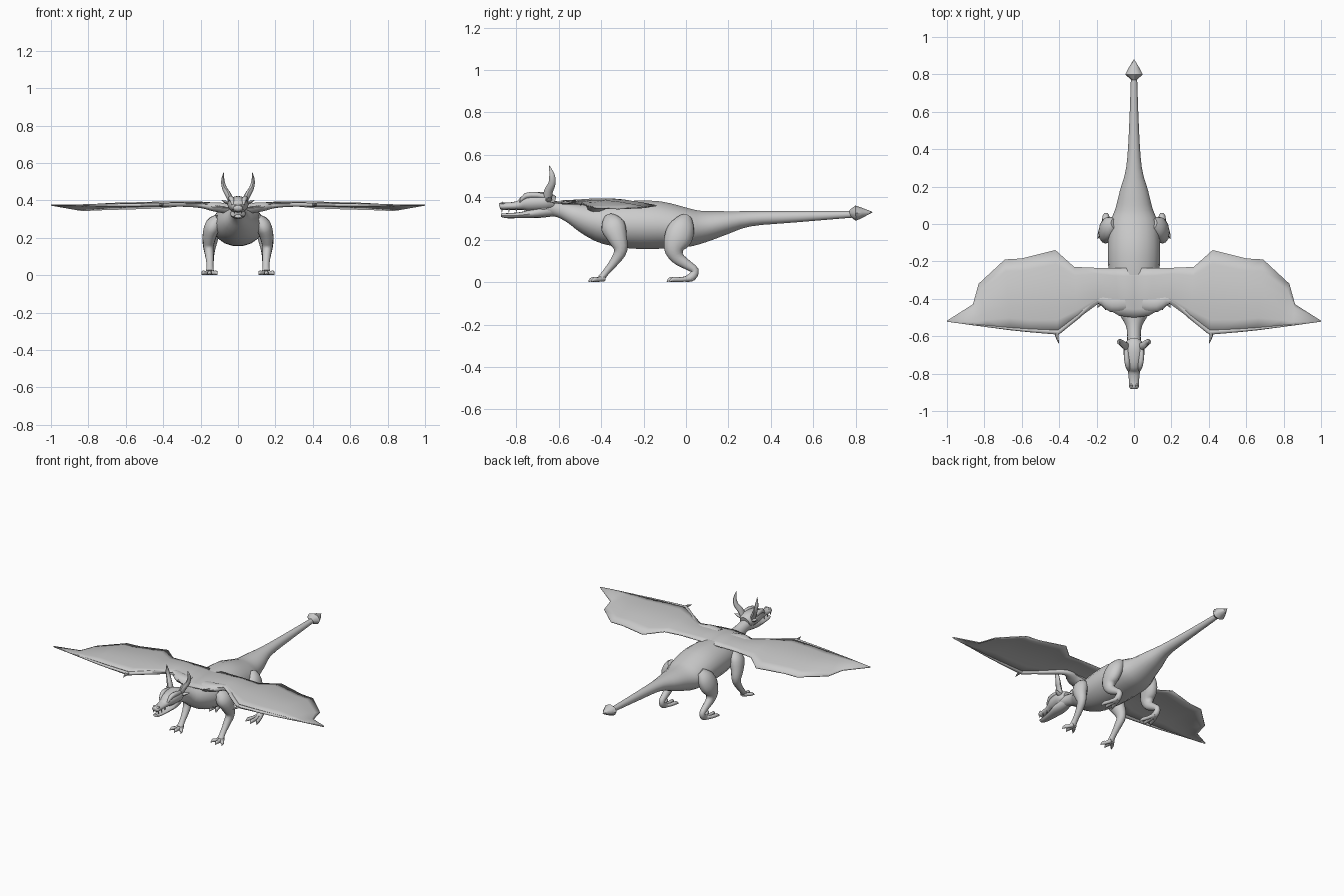
import bpy, bmesh, math
from mathutils import Vector

grey = bpy.data.materials.new("plain grey")
grey.diffuse_color = (0.6, 0.6, 0.6, 1)


def finish(name, bm, mirror=False, solid=0, angle=50):
    bmesh.ops.recalc_face_normals(bm, faces=bm.faces)
    me = bpy.data.meshes.new(name)
    bm.to_mesh(me)
    bm.free()
    ob = bpy.data.objects.new(name, me)
    bpy.context.collection.objects.link(ob)
    me.materials.append(grey)
    bpy.context.view_layer.objects.active = ob
    ob.select_set(True)
    bpy.ops.object.shade_smooth_by_angle(angle=math.radians(angle))
    ob.select_set(False)
    if solid:
        m = ob.modifiers.new("thickness", 'SOLIDIFY')
        m.thickness = solid
        m.offset = 0
    if mirror:
        ob.modifiers.new("mirror", 'MIRROR')
    return ob


def spline(rows, n):
    """Catmull-Rom through rows of numbers."""
    out = []
    for i in range(len(rows) - 1):
        quad = [rows[max(i - 1, 0)], rows[i], rows[i + 1], rows[min(i + 2, len(rows) - 1)]]
        for k in range(n):
            t = k / n
            out.append([0.5 * (2 * b + (c - a) * t + (2 * a - 5 * b + 4 * c - d) * t * t
                               + (3 * b - a - 3 * c + d) * t ** 3) for a, b, c, d in zip(*quad)])
    return out + [list(rows[-1])]


def tube(name, rows, up=(0, 0, 1), sides=12, n=3, mirror=False, angle=50):
    """Skin oval rings along a path; a row is x, y, z, side radius, up radius."""
    rows = spline(rows, n)
    pts = [Vector(r[:3]) for r in rows]
    bm = bmesh.new()
    rings = []
    for i, r in enumerate(rows):
        t = (pts[min(i + 1, len(pts) - 1)] - pts[max(i - 1, 0)]).normalized()
        s = t.cross(Vector(up)).normalized()
        u = s.cross(t)
        rings.append([bm.verts.new(pts[i] + s * max(r[3], .001) * math.cos(a) + u * max(r[4], .001) * math.sin(a))
                      for a in (math.tau * k / sides for k in range(sides))])
    for a, b in zip(rings, rings[1:]):
        for k in range(sides):
            j = (k + 1) % sides
            bm.faces.new((a[k], a[j], b[j], b[k]))
    bm.faces.new(rings[0])
    bm.faces.new(rings[-1])
    return finish(name, bm, mirror, angle=angle)


X = (1, 0, 0)

# Neck, torso and tail in one skin
tube("body", [(0, y, (t + b) / 2, w, (t - b) / 2) for y, t, b, w in [
    (-.68, .395, .32, .04), (-.60, .38, .305, .036), (-.54, .37, .275, .045), (-.47, .37, .225, .085),
    (-.38, .375, .178, .118), (-.26, .385, .157, .135), (-.13, .383, .155, .14), (0, .352, .163, .13),
    (.08, .338, .185, .10), (.18, .336, .222, .075), (.30, .335, .262, .042), (.50, .335, .28, .027),
    (.80, .335, .305, .016)]], sides=18)
# Spade at the end of the tail
tube("tail_spade", [(0, .77, .325, .015, .014), (0, .80, .325, .047, .036), (0, .83, .327, .032, .024),
                    (0, .88, .33, .001, .001)], sides=8, n=1)

# Head: skull with upper jaw, and a lower jaw below the open mouth
tube("skull", [(0, -.62, .37, .036, .035), (0, -.66, .378, .056, .045), (0, -.72, .377, .052, .045),
               (0, -.76, .372, .042, .038), (0, -.79, .362, .032, .022), (0, -.84, .358, .027, .017),
               (0, -.87, .358, .026, .018), (0, -.88, .356, .019, .010)])
tube("lower_jaw", [(0, -.63, .34, .032, .03), (0, -.70, .328, .043, .026), (0, -.77, .317, .034, .015),
                   (0, -.84, .313, .024, .012), (0, -.872, .316, .018, .009)])
tube("nostril", [(.014, -.85, .365, .004, .004), (.014, -.865, .373, .009, .007),
                 (.014, -.877, .369, .004, .004)], sides=6, n=1, mirror=True)
tube("brow", [(.028, -.785, .377, .006, .004), (.034, -.755, .407, .014, .014), (.04, -.70, .41, .014, .014),
              (.04, -.65, .40, .01, .01)], sides=8, n=2, mirror=True)
tube("horn", [(.035, -.655, .39, .022, .014), (.052, -.648, .43, .021, .016), (.072, -.632, .465, .017, .013),
              (.081, -.632, .505, .013, .009), (.077, -.645, .55, .001, .001)], up=X, sides=8, mirror=True)
tube("ear", [(.04, -.65, .385, .018, .012), (.062, -.645, .39, .014, .009), (.086, -.635, .40, .002, .002)],
     sides=6, n=2, mirror=True)
for i, y in enumerate((-.868, -.835, -.80)):
    tube("upper_tooth_%d" % i, [(.019, y, .348, .005, .004), (.019, y, .328, .001, .001)],
         up=X, sides=5, n=1, mirror=True)

# Legs: thigh, shin and ankle in one skin each
tube("front_leg", [(.10, -.36, .30, .03, .03), (.135, -.345, .265, .058, .042), (.153, -.322, .205, .045, .036),
                   (.157, -.308, .15, .031, .027), (.152, -.335, .10, .022, .022), (.15, -.375, .05, .016, .018),
                   (.15, -.40, .018, .017, .022)], up=X, mirror=True)
tube("hind_leg", [(.10, .0, .30, .03, .03), (.128, -.015, .265, .058, .042), (.145, -.035, .215, .066, .044),
                  (.152, -.055, .16, .05, .036), (.152, -.04, .115, .032, .026), (.15, .005, .082, .023, .021),
                  (.15, .042, .055, .018, .018), (.15, .028, .025, .02, .02), (.15, -.005, .013, .013, .024)],
     up=X, mirror=True)
# Feet: three splayed toes ending in claws
for leg, heel, tip in (("front", -.385, -.46), ("hind", .03, -.09)):
    for i, d in enumerate((-1, 0, 1)):
        end = tip + .012 * abs(d)
        tube("%s_toe_%d" % (leg, i), [
            (.15 + .005 * d, heel, .018, .012, .014), (.152 + .022 * d, (heel + end) / 2, .012, .012, .011),
            (.152 + .034 * d, end + .018, .013, .010, .012), (.152 + .042 * d, end, .003, .001, .002)],
            sides=8, n=2, mirror=True)

# Wing membrane: ribs from the leading to the trailing edge, arched between
ribs = [(0, -.50, .365, 0, -.235, .375), (.08, -.49, .366, .10, -.235, .376),
        (.19, -.425, .385, .20, -.235, .376), (.30, -.505, .384, .32, -.23, .37),
        (.41, -.588, .378, .42, -.14, .36), (.55, -.578, .377, .60, -.185, .354),
        (.66, -.565, .376, .69, -.19, .352), (.78, -.552, .376, .83, -.32, .346),
        (.85, -.543, .376, .86, -.43, .35), (1, -.522, .375, 1, -.518, .375)]
bm = bmesh.new()
grid = []
for r in ribs:
    a, b = Vector(r[:3]), Vector(r[3:])
    lift = .05 * (b - a).length
    grid.append([bm.verts.new(a.lerp(b, k / 6) + Vector((0, 0, lift * math.sin(math.pi * k / 6))))
                 for k in range(7)])
for a, b in zip(grid, grid[1:]):
    for k in range(6):
        bm.faces.new((a[k], b[k], b[k + 1], a[k + 1]))
finish("wing_membrane", bm, True, solid=.006)
# Arm bone along the leading edge and the thumb claw
tube("wing_arm", [(.05, -.42, .355, .05, .03), (.12, -.425, .365, .045, .026), (.20, -.405, .375, .022, .016),
                  (.30, -.492, .378, .014, .012), (.405, -.578, .376, .013, .011)], sides=10, mirror=True)
tube("wing_finger", [(.40, -.578, .376, .014, .011), (.66, -.56, .375, .008, .008), (1, -.52, .375, .001, .001)],
     sides=8, mirror=True)
tube("wing_claw", [(.412, -.57, .376, .012, .010), (.412, -.60, .376, .009, .008), (.402, -.64, .374, .001, .001)],
     sides=6, n=2, mirror=True)
